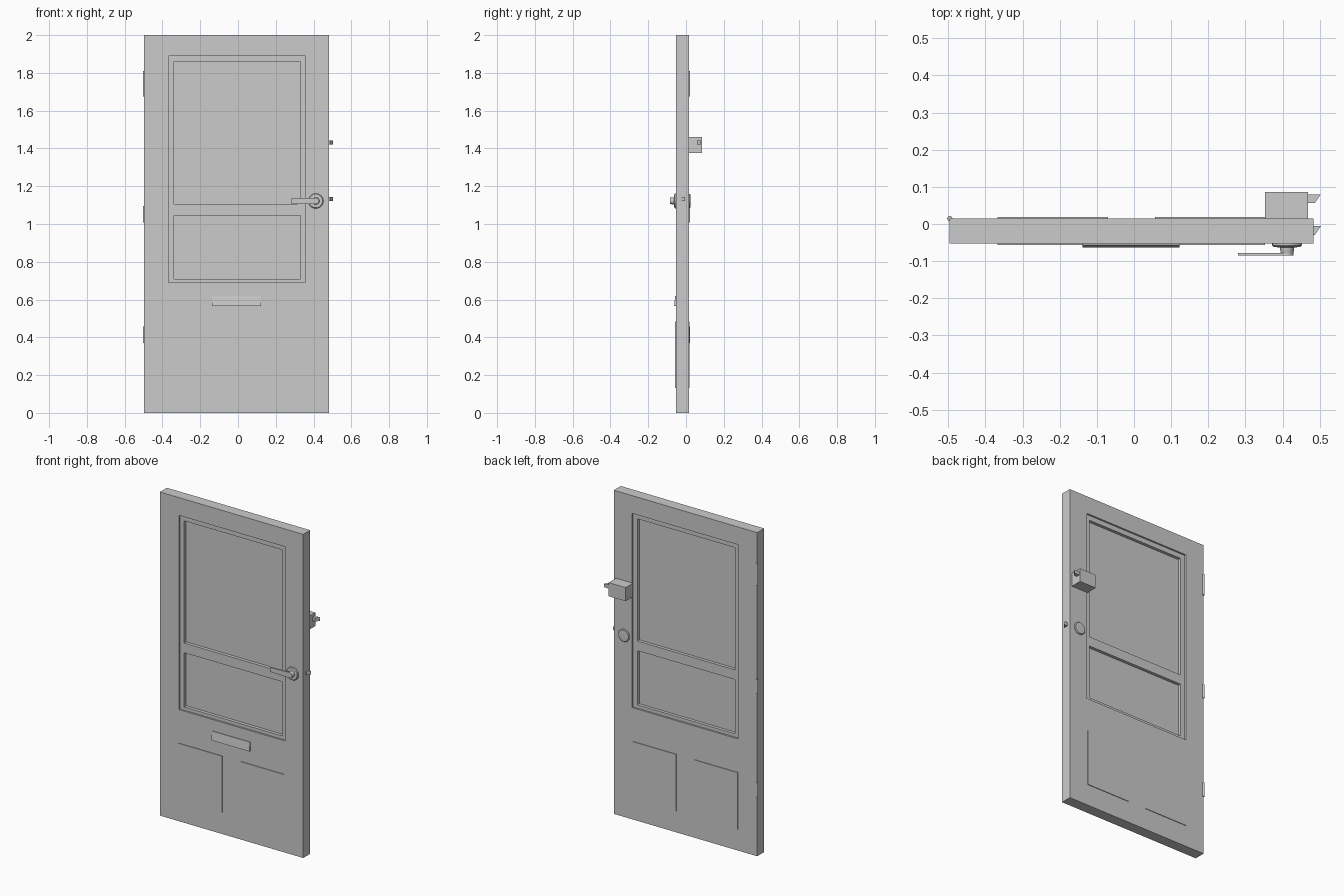
import bpy, bmesh, math
from mathutils import Matrix

if "Cube" in bpy.data.objects:
    bpy.data.objects.remove(bpy.data.objects["Cube"])

CX = -0.007            # slab centre in x
FRONT, BACK = -0.053, 0.015


def make(name, bm):
    bmesh.ops.recalc_face_normals(bm, faces=bm.faces)
    me = bpy.data.meshes.new(name)
    bm.to_mesh(me)
    bm.free()
    ob = bpy.data.objects.new(name, me)
    bpy.context.collection.objects.link(ob)
    return ob


def prism(name, pts, a, b, axis):
    """Extrude a 2D outline between a and b along axis x, y or z."""
    place = {'x': lambda p, t: (t, p[0], p[1]),
             'y': lambda p, t: (p[0], t, p[1]),
             'z': lambda p, t: (p[0], p[1], t)}[axis]
    bm = bmesh.new()
    lo = [bm.verts.new(place(p, a)) for p in pts]
    hi = [bm.verts.new(place(p, b)) for p in pts]
    bm.faces.new(lo)
    bm.faces.new(hi[::-1])
    for i in range(len(pts)):
        j = (i + 1) % len(pts)
        bm.faces.new((lo[i], lo[j], hi[j], hi[i]))
    return make(name, bm)


def rect(x0, x1, z0, z1):
    return [(x0, z0), (x1, z0), (x1, z1), (x0, z1)]


def box(name, x0, x1, y0, y1, z0, z1):
    return prism(name, rect(x0, x1, z0, z1), y0, y1, 'y')


def ring(name, outer, inner, y0, y1):
    """Rectangular frame in the xz plane, y0 to y1 thick."""
    bm = bmesh.new()
    loops = [[bm.verts.new((x, y, z)) for x, z in rect(*r)]
             for r, y in ((outer, y0), (inner, y0), (inner, y1), (outer, y1))]
    for k in range(4):
        a, b = loops[k], loops[(k + 1) % 4]
        for i in range(4):
            j = (i + 1) % 4
            bm.faces.new((a[i], a[j], b[j], b[i]))
    return make(name, bm)


def turned(name, profile, cx, cz, n=32):
    """Turned part about the y axis from (radius, y) points."""
    bm = bmesh.new()
    rings = [[bm.verts.new((cx + r * math.cos(2 * math.pi * i / n), y,
                            cz + r * math.sin(2 * math.pi * i / n)))
              for i in range(n)] for r, y in profile]
    for a, b in zip(rings, rings[1:]):
        for i in range(n):
            j = (i + 1) % n
            bm.faces.new((a[i], a[j], b[j], b[i]))
    bm.faces.new(rings[0])
    bm.faces.new(rings[-1])
    return smooth(make(name, bm))


def smooth(ob):
    bpy.ops.object.select_all(action='DESELECT')
    ob.select_set(True)
    bpy.context.view_layer.objects.active = ob
    bpy.ops.object.shade_smooth_by_angle(angle=math.radians(35))
    return ob


# Door slab with the window opening
X0, X1 = -0.367, 0.358
ring("door_slab", (-0.497, 0.483, 0, 2), (X0, X1, 0.69, 1.89), FRONT, BACK)

# Two window sashes with glass
for name, z0, z1, g0, g1 in (("upper", 1.075, 1.89, 1.105, 1.86),
                             ("lower", 0.69, 1.075, 0.71, 1.045)):
    ring(name + "_window_frame", (X0, X1, z0, z1), (-0.338, 0.33, g0, g1), -0.043, 0.004)
    box(name + "_glass", -0.34, 0.332, -0.023, -0.015, g0 - 0.002, g1 + 0.002)

# Raised lower panels, through both faces
for side, x0 in (("left", -0.367), ("right", 0.056)):
    box(side + "_panel", x0, x0 + 0.297, FRONT - 0.004, BACK + 0.004, 0.133, 0.483)

# Sloping letter flap
prism("letter_flap", [(FRONT + 0.003, 0.565), (-0.063, 0.565), (-0.057, 0.62),
                      (FRONT + 0.003, 0.62)], -0.138, 0.122, 'x')

# Hinge barrels
for name, z0, z1 in (("top", 1.675, 1.81), ("middle", 1.008, 1.095), ("bottom", 0.37, 0.457)):
    bm = bmesh.new()
    bmesh.ops.create_cone(bm, cap_ends=True, segments=16, radius1=0.007, radius2=0.007,
                          depth=z1 - z0,
                          matrix=Matrix.Translation((-0.496, BACK, (z0 + z1) / 2)))
    smooth(make(name + "_hinge", bm))

# Lever handle with rose and neck
HX, HZ = 0.412, 1.122
turned("handle_rose", [(0.04, FRONT + 0.002), (0.04, -0.058), (0.036, -0.062), (0.02, -0.063)], HX, HZ)
turned("handle_neck", [(0.019, -0.06), (0.018, -0.074), (0.016, -0.08)], HX, HZ)
tip = [(HX + 0.017 * math.cos(a), HZ + 0.017 * math.sin(a))
       for a in (math.radians(-90 + 15 * i) for i in range(13))]
prism("handle_lever", tip + [(0.28, HZ + 0.014), (0.28, HZ - 0.014)], -0.085, -0.078, 'y')

# Inside knob plate
turned("inside_knob", [(0.038, BACK - 0.002), (0.038, BACK + 0.004), (0.034, BACK + 0.008),
                       (0.02, BACK + 0.009)], HX, HZ)

# Surface lock box and the two wedge latches
box("lock_box", 0.353, 0.468, BACK - 0.002, 0.086, 1.376, 1.46)
for name, x0, xs, y0, y1, z0 in (("lock_latch", 0.465, 0.487, 0.057, 0.08, 1.42),
                                 ("door_latch", 0.48, 0.487, -0.029, -0.006, 1.122)):
    prism(name, [(x0, y0), (xs, y0), (0.503, y1), (x0, y1)], z0, z0 + 0.022, 'z')
